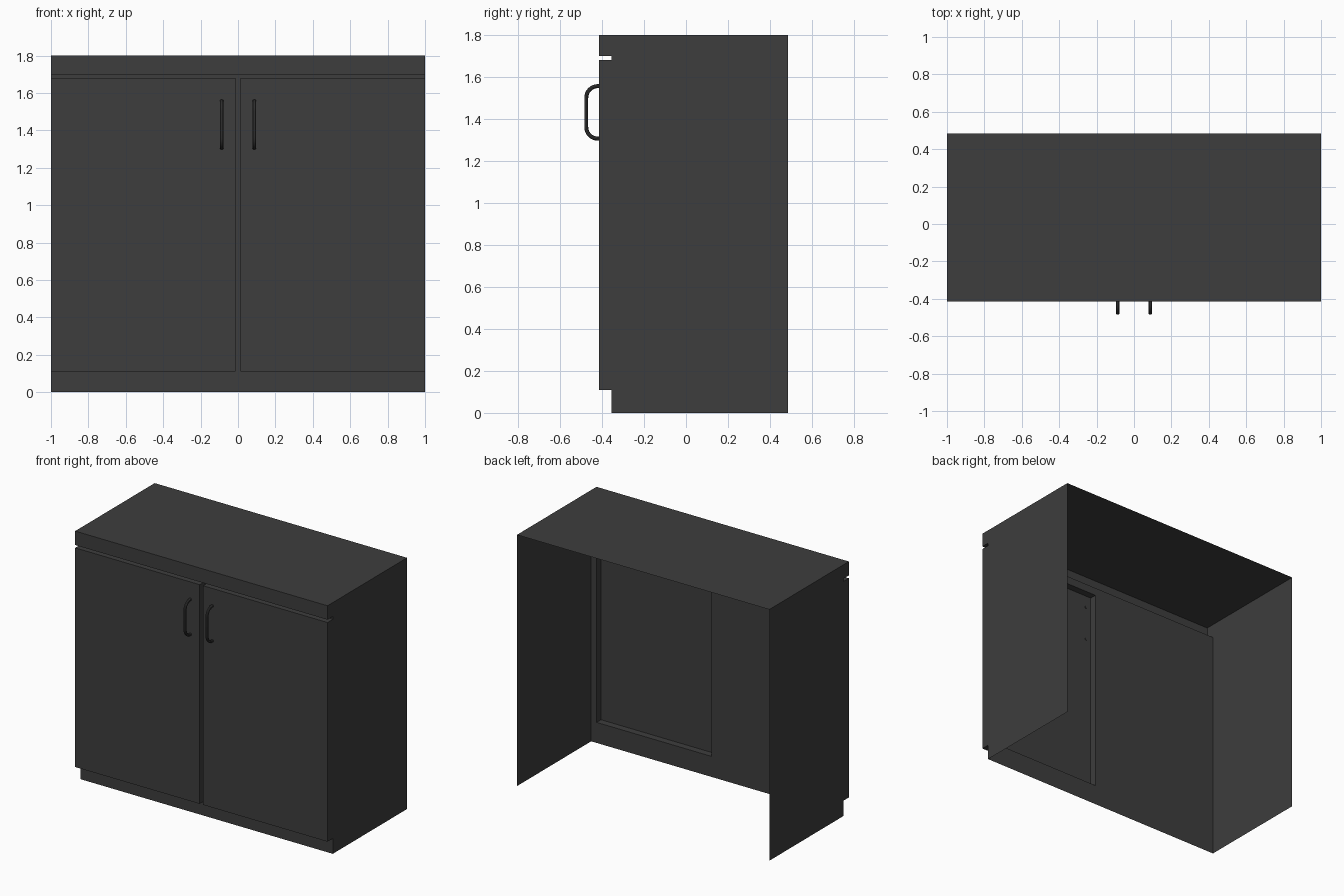
import bpy, bmesh, math

old = bpy.data.objects.get("Cube")
if old:
    bpy.data.objects.remove(old, do_unlink=True)

# Single charcoal finish
charcoal = bpy.data.materials.new("charcoal")
charcoal.use_nodes = True
COLOUR = (0.047, 0.047, 0.047, 1)
charcoal.diffuse_color = COLOUR
charcoal.node_tree.nodes["Principled BSDF"].inputs["Base Color"].default_value = COLOUR

# Key planes
FRONT, PANEL, BACK, LINER = -0.415, -0.355, 0.485, -0.405
HEIGHT, TOP_BOTTOM = 1.8, 1.7
DOOR_LOW, DOOR_HIGH, GAP = 0.11, 1.68, 0.013
# Recess behind the +x door: x range, then z range
RX0, RX1, RZ0, RZ1 = 0.045, 0.957, 0.147, 1.643


def make_object(name, bm):
    mesh = bpy.data.meshes.new(name)
    bmesh.ops.remove_doubles(bm, verts=bm.verts, dist=0.0001)
    bm.to_mesh(mesh)
    bm.free()
    mesh.materials.append(charcoal)
    obj = bpy.data.objects.new(name, mesh)
    bpy.context.collection.objects.link(obj)
    return obj


def face(bm, points):
    return bm.faces.new([bm.verts.new(p) for p in points])


def rect_y(x0, x1, z0, z1, y):
    """Corners of an upright rectangle facing -y."""
    return [(x0, y, z0), (x1, y, z0), (x1, y, z1), (x0, y, z1)]


def sleeve(bm, ring_a, ring_b):
    """Walls joining two matching rectangles."""
    for i in range(4):
        j = (i + 1) % 4
        face(bm, [ring_a[i], ring_b[i], ring_b[j], ring_a[j]])


# Cabinet shell: thin walls, open at the back and underneath
bm = bmesh.new()
profile = [(BACK, HEIGHT), (FRONT, HEIGHT), (FRONT, TOP_BOTTOM), (PANEL, TOP_BOTTOM)]
for (ya, za), (yb, zb) in zip(profile, profile[1:]):
    face(bm, [(-1, ya, za), (-1, yb, zb), (1, yb, zb), (1, ya, za)])
outline = profile + [(PANEL, 0), (BACK, 0)]
face(bm, [(1, y, z) for y, z in reversed(outline)])
face(bm, [(-1, y, z) for y, z in outline])
make_object("cabinet_shell", bm)

# Inner front panel with an opening behind one door
bm = bmesh.new()
for x0, x1, z0, z1 in [(-1, RX0, 0, TOP_BOTTOM), (RX1, 1, 0, TOP_BOTTOM),
                       (RX0, RX1, 0, RZ0), (RX0, RX1, RZ1, TOP_BOTTOM)]:
    face(bm, rect_y(x0, x1, z0, z1, PANEL))
make_object("front_panel", bm)

# Recess lining
bm = bmesh.new()
inner, outer = rect_y(RX0, RX1, RZ0, RZ1, PANEL), rect_y(RX0, RX1, RZ0, RZ1, LINER)
sleeve(bm, outer, inner)
face(bm, list(reversed(outer)))
make_object("door_recess", bm)

# Doors, each a shallow hollow box in front of the panel
for name, x0, x1 in [("left_door", GAP, 1), ("right_door", -1, -GAP)]:
    bm = bmesh.new()
    front = rect_y(x0, x1, DOOR_LOW, DOOR_HIGH, FRONT)
    face(bm, front)
    sleeve(bm, front, rect_y(x0, x1, DOOR_LOW, DOOR_HIGH, PANEL))
    make_object(name, bm)


# Bent round pull handles
def make_handle(name, x):
    radius, bend, reach, low, high = 0.01, 0.055, -0.475, 1.306, 1.556
    path = [(-0.4, high)]
    for centre_z, start in [(high - bend, 0), (low + bend, 90)]:
        for step in range(9):
            a = math.radians(start + step * 90 / 8)
            path.append((reach + bend - bend * math.sin(a), centre_z + bend * math.cos(a)))
    path.append((-0.4, low))
    curve = bpy.data.curves.new(name + "_path", "CURVE")
    curve.dimensions = "3D"
    curve.bevel_depth = radius
    curve.bevel_resolution = 3
    curve.use_fill_caps = True
    spline = curve.splines.new("POLY")
    spline.points.add(len(path) - 1)
    for point, (y, z) in zip(spline.points, path):
        point.co = (x, y, z, 1)
    helper = bpy.data.objects.new(name + "_path", curve)
    bpy.context.collection.objects.link(helper)
    bpy.context.view_layer.update()
    mesh = bpy.data.meshes.new_from_object(helper.evaluated_get(bpy.context.evaluated_depsgraph_get()))
    bpy.data.objects.remove(helper, do_unlink=True)
    mesh.materials.clear()
    mesh.materials.append(charcoal)
    handle = bpy.data.objects.new(name, mesh)
    bpy.context.collection.objects.link(handle)
    bpy.ops.object.select_all(action="DESELECT")
    handle.select_set(True)
    bpy.context.view_layer.objects.active = handle
    bpy.ops.object.shade_smooth_by_angle()


make_handle("left_handle", 0.087)
make_handle("right_handle", -0.087)
